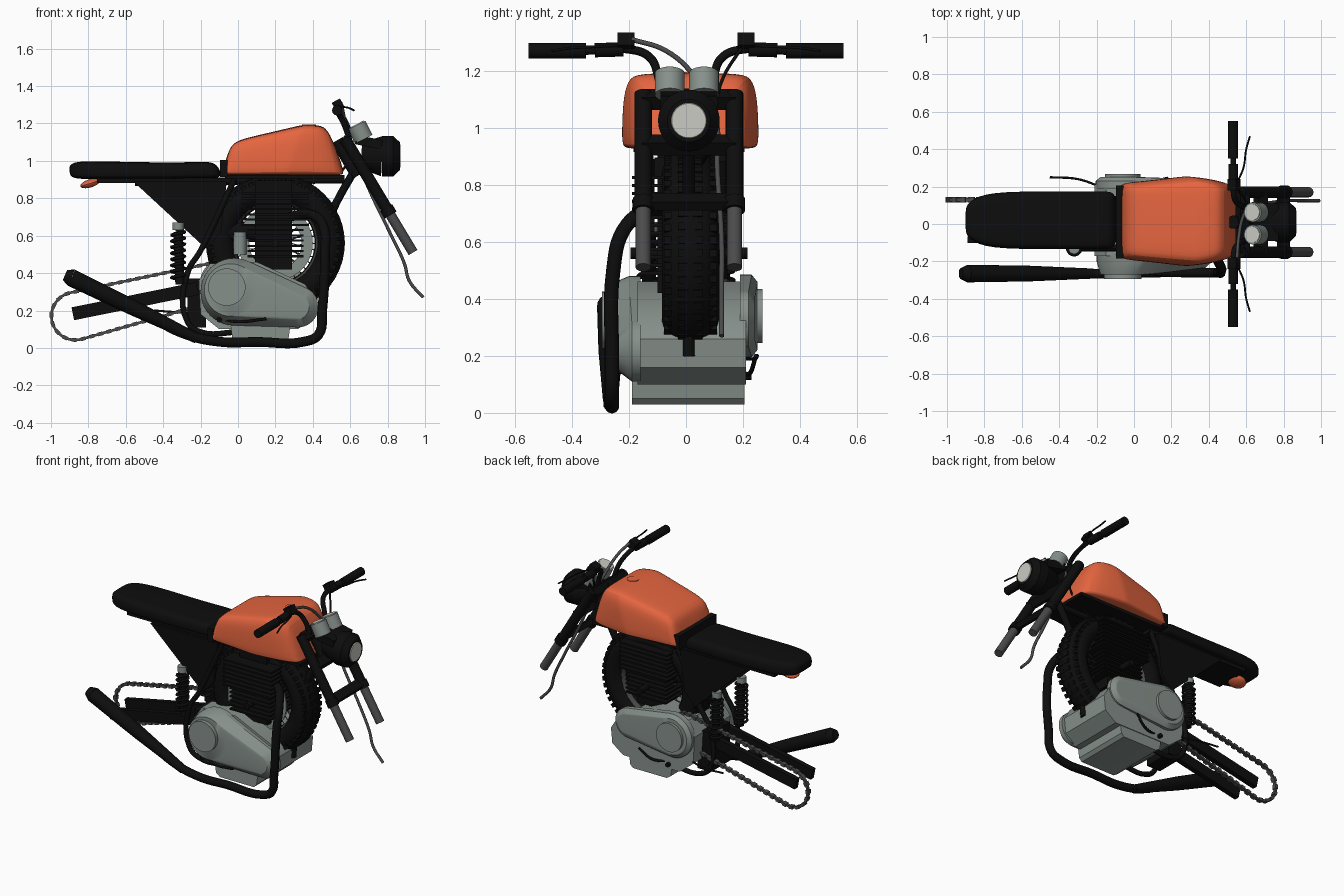
import bpy, bmesh, math
from mathutils import Vector, Matrix

cube = bpy.data.objects.get("Cube")
if cube:
    bpy.data.objects.remove(cube, do_unlink=True)


def material(name, r, g, b):
    m = bpy.data.materials.new(name)
    m.use_nodes = True
    m.diffuse_color = (r, g, b, 1)
    shader = next(n for n in m.node_tree.nodes if n.type == 'BSDF_PRINCIPLED')
    shader.inputs["Base Color"].default_value = (r, g, b, 1)
    return m


BLACK = material("black paint", .004, .004, .004)
ORANGE = material("orange paint", .78, .13, .05)
ALLOY = material("cast alloy", .24, .28, .26)
STEEL = material("dark steel", .07, .07, .07)
GLASS = material("pale glass", .6, .6, .55)


def finish(name, bm, mat, angle=.6):
    bmesh.ops.recalc_face_normals(bm, faces=bm.faces)
    me = bpy.data.meshes.new(name)
    bm.to_mesh(me)
    bm.free()
    me.materials.append(mat)
    me.shade_smooth()
    me.set_sharp_from_angle(angle=angle)
    ob = bpy.data.objects.new(name, me)
    bpy.context.collection.objects.link(ob)
    return ob


def add_rod(bm, a, b, r, r2=None, sides=20):
    a, b = Vector(a), Vector(b)
    turn = (b - a).to_track_quat('Z', 'Y').to_matrix().to_4x4()
    bmesh.ops.create_cone(bm, cap_ends=True, segments=sides, radius1=r,
                          radius2=r if r2 is None else r2, depth=(b - a).length,
                          matrix=Matrix.Translation((a + b) / 2) @ turn)


def rod(name, a, b, r, mat, r2=None, sides=20):
    bm = bmesh.new()
    add_rod(bm, a, b, r, r2, sides)
    return finish(name, bm, mat)


def add_box(bm, centre, size, tilt=0):
    m = Matrix.Translation(centre) @ Matrix.Rotation(-tilt, 4, 'Y') @ Matrix.Diagonal((*size, 1))
    bmesh.ops.create_cube(bm, size=1, matrix=m)


def box(name, centre, size, mat, tilt=0):
    bm = bmesh.new()
    add_box(bm, centre, size, tilt)
    return finish(name, bm, mat)


def tube(name, points, r, mat, curved=True):
    cu = bpy.data.curves.new(name, 'CURVE')
    cu.dimensions = '3D'
    cu.bevel_depth, cu.bevel_resolution, cu.resolution_u = r, 3, 6
    cu.use_fill_caps = True
    if curved:
        sp = cu.splines.new('BEZIER')
        sp.bezier_points.add(len(points) - 1)
        for bp, p in zip(sp.bezier_points, points):
            bp.co = p
            bp.handle_left_type = bp.handle_right_type = 'AUTO'
    else:
        sp = cu.splines.new('POLY')
        sp.points.add(len(points) - 1)
        for sp_point, p in zip(sp.points, points):
            sp_point.co = (*p, 1)
    temp = bpy.data.objects.new(name + " path", cu)
    bpy.context.collection.objects.link(temp)
    deps = bpy.context.evaluated_depsgraph_get()
    me = bpy.data.meshes.new_from_object(temp.evaluated_get(deps))
    bpy.data.objects.remove(temp, do_unlink=True)
    bm = bmesh.new()
    bm.from_mesh(me)
    bpy.data.meshes.remove(me)
    return finish(name, bm, mat, 1)


def hull(name, discs, mat):
    """Convex solid around discs (x, z, radius, y) lying in the side plane."""
    bm = bmesh.new()
    for x, z, r, y in discs:
        for i in range(40):
            a = math.tau * i / 40
            bm.verts.new((x + r * math.cos(a), y, z + r * math.sin(a)))
    res = bmesh.ops.convex_hull(bm, input=bm.verts)
    bmesh.ops.delete(bm, geom=[v for v in bm.verts if not v.link_faces], context='VERTS')
    return finish(name, bm, mat, .5)


def slab(name, outline, y0, y1, mat):
    bm = bmesh.new()
    f = bm.faces.new([bm.verts.new((x, y0, z)) for x, z in outline])
    new = bmesh.ops.extrude_face_region(bm, geom=[f])["geom"]
    bmesh.ops.translate(bm, verts=[v for v in new if isinstance(v, bmesh.types.BMVert)], vec=(0, y1 - y0, 0))
    return finish(name, bm, mat)


def loft(name, sections, ring, yc, mat):
    """Sections are (bottom x, top x, bottom z, top z, half width)."""
    bm = bmesh.new()
    full = ring + [(-y, t) for y, t in reversed(ring)]
    loops = [[bm.verts.new((xb + (xt - xb) * t, yc + hw * y, z0 + (z1 - z0) * t)) for y, t in full]
             for xb, xt, z0, z1, hw in sections]
    n = len(full)
    for a, b in zip(loops, loops[1:]):
        for i in range(n):
            bm.faces.new((a[i], a[(i + 1) % n], b[(i + 1) % n], b[i]))
    bm.faces.new(loops[0])
    bm.faces.new(loops[-1])
    ob = finish(name, bm, mat)
    sub = ob.modifiers.new("rounding", 'SUBSURF')
    sub.levels = sub.render_levels = 2
    return ob


def lathe(name, profile, centre, mat, steps=64):
    """Spin a closed (radius, y) profile about the wheel axle."""
    bm = bmesh.new()
    vs = [bm.verts.new((r, y, 0)) for r, y in profile]
    es = [bm.edges.new((vs[i - 1], vs[i])) for i in range(len(vs))]
    bmesh.ops.spin(bm, geom=vs + es, cent=(0, 0, 0), axis=(0, 1, 0), angle=math.tau, steps=steps)
    bmesh.ops.remove_doubles(bm, verts=bm.verts, dist=.0005)
    bmesh.ops.translate(bm, verts=bm.verts, vec=centre)
    return finish(name, bm, mat)


# Fuel tank and filler cap
loft("fuel_tank", [(-.09, -.05, .925, 1.06, .185), (-.075, -.015, .925, 1.11, .205), (.1, .12, .925, 1.14, .22),
                   (.25, .33, .925, 1.19, .24), (.27, .35, .925, 1.193, .24), (.42, .43, .925, 1.193, .225),
                   (.54, .48, .925, 1.175, .195), (.575, .53, .925, 1.05, .14)],
     [(.9, 0), (1, .02), (1, .3), (.98, .7), (.9, .95), (.7, 1)], .015, ORANGE)
rod("filler_cap", (.38, .02, 1.17), (.38, .02, 1.195), .037, ORANGE)
box("tank_base", (.25, .015, .915), (.64, .34, .02), BLACK)
box("tank_rear_trim", (-.075, .01, .96), (.04, .39, .09), BLACK)

# Seat, tail and side panels
loft("seat", [(-.9, -.905, .925, .97, .07), (-.88, -.88, .905, .995, .1), (-.79, -.79, .9, 1, .155),
              (-.4, -.4, .9, .99, .155), (-.2, -.2, .905, .995, .155), (-.13, -.13, .905, .995, .155),
              (-.085, -.1, .915, .96, .14)],
     [(.85, 0), (1, .15), (1, .6), (.92, .9), (.7, 1)], .02, BLACK)
box("seat_pan", (-.38, .02, .895), (.75, .24, .025), BLACK)
bm = bmesh.new()
bmesh.ops.create_uvsphere(bm, u_segments=20, v_segments=10, radius=1,
                          matrix=Matrix.Translation((-.79, .02, .88)) @ Matrix.Rotation(-.3, 4, 'Y')
                          @ Matrix.Diagonal((.055, .06, .022, 1)))
finish("tail_light", bm, ORANGE)
for side, y in (("right", -.13), ("left", .13)):
    slab(side + "_side_panel", [(-.56, .89), (-.06, .89), (-.09, .62), (-.17, .53)], y, y + .02, BLACK)
    tube(side + "_cradle_tube", [(-.02, y, .9), (-.2, y, .52), (-.27, y, .4), (-.27, y, .14), (-.2, y, .085),
                                 (0, y, .085)], .016, BLACK)
    # Rear shocks with coil springs
    rod(side + "_shock_body", (-.31, y, .34), (-.32, y, .62), .025, BLACK)
    rod(side + "_shock_cap", (-.32, y, .63), (-.32, y, .67), .03, ALLOY)
    coil = [(-.32 + .036 * math.cos(a * .6), y + .036 * math.sin(a * .6), .36 + .0031 * a) for a in range(88)]
    tube(side + "_shock_spring", coil, .008, BLACK, False)
    # Swing arm beam
    box(side + "_swing_arm", (-.55, y * .65, .25), (.68, .035, .07), BLACK, .2)
box("engine_rear_mount", (-.22, .02, .24), (.1, .2, .26), BLACK)
tube("frame_down_tube", [(.64, .01, .98), (.5, .01, .72), (.43, .01, .5), (.4, .01, .2)], .022, BLACK)
rod("frame_backbone", (-.55, .01, .885), (.57, .01, .9), .02, BLACK)

# Wheel: tyre, tread blocks, rim, disc, hub and spokes
hub = Vector((.2, .015, .56))
tyre = [(.29 + .08 * math.cos(a), .1 * math.sin(a)) for a in (math.tau * i / 16 for i in range(16))]
lathe("tyre", tyre, hub, BLACK)
bm = bmesh.new()
for i in range(48):
    a = math.tau * i / 48
    for y in (-.075, -.025, .025, .075):
        r = .371 - abs(y) * .45
        add_box(bm, hub + Vector((r * math.cos(a), y, r * math.sin(a))), (.022, .036, .026), a)
finish("tyre_tread", bm, BLACK)
lathe("rim", [(.215, -.045), (.225, -.06), (.24, -.05), (.24, .05), (.225, .06), (.215, .045)], hub, STEEL)
lathe("brake_disc", [(.14, -.075), (.2, -.075), (.2, -.067), (.14, -.067)], hub, ALLOY)
rod("wheel_hub", hub - Vector((0, .08, 0)), hub + Vector((0, .08, 0)), .06, BLACK)
rod("wheel_axle", hub - Vector((0, .21, 0)), hub + Vector((0, .2, 0)), .02, BLACK)
bm = bmesh.new()
for i in range(36):
    a, b = math.tau * i / 36, math.tau * (i + (2 if i % 2 else -2)) / 36
    y = .05 if i % 4 < 2 else -.05
    add_rod(bm, hub + Vector((.05 * math.cos(b), y, .05 * math.sin(b))),
            hub + Vector((.22 * math.cos(a), 0, .22 * math.sin(a))), .003, sides=6)
finish("spokes", bm, STEEL)

# Engine: crankcase, sump, side covers
slab("crankcase", [(-.2, .18), (-.21, .36), (-.15, .45), (.1, .46), (.36, .34), (.41, .26), (.4, .16), (.32, .1),
                   (-.1, .1)], -.17, .21, ALLOY)
slab("sump", [(-.04, .12), (-.03, .05), (.0, .03), (.25, .03), (.27, .05), (.28, .12)], -.19, .205, ALLOY)
hull("right_engine_cover", [(-.02, .3, .18, -.16), (.32, .22, .11, -.16), (-.02, .3, .18, -.2), (.32, .22, .11, -.19),
                            (-.04, .31, .14, -.27), (.31, .22, .07, -.235)], ALLOY)
rod("right_clutch_cap", (-.06, -.25, .325), (-.06, -.295, .325), .1, ALLOY, sides=40)
hull("left_engine_cover", [(-.06, .34, .145, .19), (.27, .33, .1, .19), (-.06, .34, .145, .23), (.27, .33, .1, .22),
                           (-.06, .34, .12, .25), (.27, .33, .07, .24)], ALLOY)
rod("left_generator_cap", (-.06, .24, .34), (-.06, .268, .34), .095, ALLOY, sides=40)

# Cylinder with cooling fins, head and carburettor
box("cylinder", (.19, .0, .62), (.2, .2, .4), BLACK)
bm = bmesh.new()
for i in range(13):
    wide = .3 if i < 6 else .36
    add_box(bm, (.2, -.01, .49 + i * .028), (wide, wide, .011))
finish("cooling_fins", bm, BLACK)
box("cylinder_head", (.19, 0, .86), (.2, .22, .07), BLACK)
rod("carburettor", (-.1, -.02, .62), (.1, -.02, .62), .055, BLACK)
rod("carburettor_bowl", (.01, -.06, .5), (.01, -.06, .62), .035, ALLOY)

# Exhaust header and silencer
tube("exhaust_pipe", [(.26, -.08, .7), (.4, -.14, .71), (.46, -.22, .64), (.465, -.255, .5), (.45, -.26, .2),
                      (.43, -.26, .07), (.36, -.26, .035), (.1, -.26, .032), (-.1, -.265, .033),
                      (-.3, -.265, .08), (-.5, -.265, .19)], .026, BLACK)
rod("silencer_cone", (-.22, -.265, .05), (-.56, -.265, .215), .027, BLACK, .042)
rod("silencer", (-.56, -.265, .215), (-.89, -.265, .375), .042, BLACK, .047)
rod("silencer_tip", (-.89, -.265, .375), (-.925, -.265, .39), .047, BLACK, .03)

# Chain: links walked around two sprockets
rear, front, lean = Vector((-.87, 0, .17)), Vector((-.1, 0, .36)), .242
path = []
for centre, r, start in ((rear, .128, lean + math.pi / 2), (front, .1, lean - math.pi / 2)):
    for i in range(17):
        a = start + math.pi * i / 16
        path.append(centre + Vector((r * math.cos(a), .13, r * math.sin(a))))
bm = bmesh.new()
count = 0
for p, q in zip(path, path[1:] + path[:1]):
    steps = max(1, round((q - p).length / .024))
    tilt = math.atan2(q.z - p.z, q.x - p.x)
    for k in range(steps):
        count += 1
        add_box(bm, p.lerp(q, (k + .5) / steps), (.027, .03 if count % 2 else .018, .02 if count % 2 else .014), tilt)
finish("drive_chain", bm, STEEL)

# Front fork, bridges and handlebar halves
def fork_point(z, y):
    return (.93 - .6 * (z - .52), y, z)


for side, s in (("right", -1), ("left", 1)):
    y = .01 + .16 * s
    rod(side + "_fork_tube", fork_point(1.12, y), fork_point(.71, y), .031, BLACK)
    rod(side + "_fork_slider", fork_point(.73, y), fork_point(.51, y), .027, STEEL)
    rod(side + "_fork_collar", fork_point(.75, y), fork_point(.71, y), .037, BLACK)
    tube(side + "_handlebar", [(.6, .09 * s, 1.1), (.57, .1 * s, 1.19), (.54, .13 * s, 1.25), (.53, .2 * s, 1.275),
                               (.53, .36 * s, 1.27)], .015, BLACK)
    rod(side + "_grip", (.53, .35 * s, 1.27), (.53, .552 * s, 1.27), .027, BLACK)
    rod(side + "_switch_housing", (.53, .22 * s, 1.275), (.53, .32 * s, 1.272), .025, BLACK)
    box(side + "_lever_clamp", (.535, .21 * s, 1.3), (.05, .06, .05), BLACK, .5)
    tube(side + "_lever", [(.55, .22 * s, 1.29), (.585, .3 * s, 1.285), (.6, .4 * s, 1.28), (.62, .47 * s, 1.27)],
         .005, BLACK)
    # Instrument dials follow the fork angle
    dial = Vector((.65, .003 + .06 * s, 1.16))
    axis = Vector((-.45, 0, .89))
    rod(side + "_dial_case", dial - axis * .05, dial + axis * .035, .052, ALLOY, sides=32)
    rod(side + "_dial_glass", dial + axis * .034, dial + axis * .04, .043, GLASS, sides=32)
for name, z, size in (("top_bridge", 1.1, .05), ("middle_bridge", .94, .05), ("fork_brace", .74, .035)):
    x, y, z = fork_point(z, .01)
    box(name, (x, y, z), (.06, .33, size), BLACK, -.54)
rod("steering_head", (.53, .01, 1.11), (.64, .01, .92), .035, BLACK)

# Headlamp
rod("headlamp_bowl", (.66, .01, 1.03), (.77, .01, 1.025), .07, BLACK, .108, 40)
rod("headlamp_body", (.77, .01, 1.025), (.83, .01, 1.025), .108, BLACK, sides=40)
rod("headlamp_bezel", (.83, .01, 1.025), (.865, .01, 1.025), .108, BLACK, .075, 40)
rod("headlamp_lens", (.86, .01, 1.025), (.87, .01, 1.025), .065, GLASS, .06, 40)
box("headlamp_bracket", (.7, .01, 1.1), (.14, .2, .05), BLACK, -.2)

# Brake hose, pedals and small levers
tube("brake_hose", [(.55, -.19, 1.31), (.56, -.07, 1.27), (.58, .03, 1.18), (.62, .1, 1.05), (.7, .11, .85),
                    (.82, .125, .6), (.89, .125, .45), (.915, .125, .36), (.99, .125, .27)], .009, STEEL)
tube("control_cable", [(.54, .2, 1.29), (.6, .12, 1.15), (.56, .09, .95), (.4, .06, .88)], .006, BLACK)
tube("brake_pedal", [(-.11, -.2, .16), (0, -.25, .14), (.15, -.27, .155)], .008, BLACK)
tube("shift_pedal", [(0, .2, .14), (.1, .225, .14), (.18, .245, .2)], .008, BLACK)
rod("right_footpeg", (-.1, -.17, .15), (-.1, -.24, .15), .014, BLACK)
rod("left_footpeg", (-.02, .15, .13), (-.02, .23, .13), .014, BLACK)
tube("stand_lever", [(-.45, .25, .2), (-.3, .24, .19), (-.18, .2, .19)], .006, BLACK)
